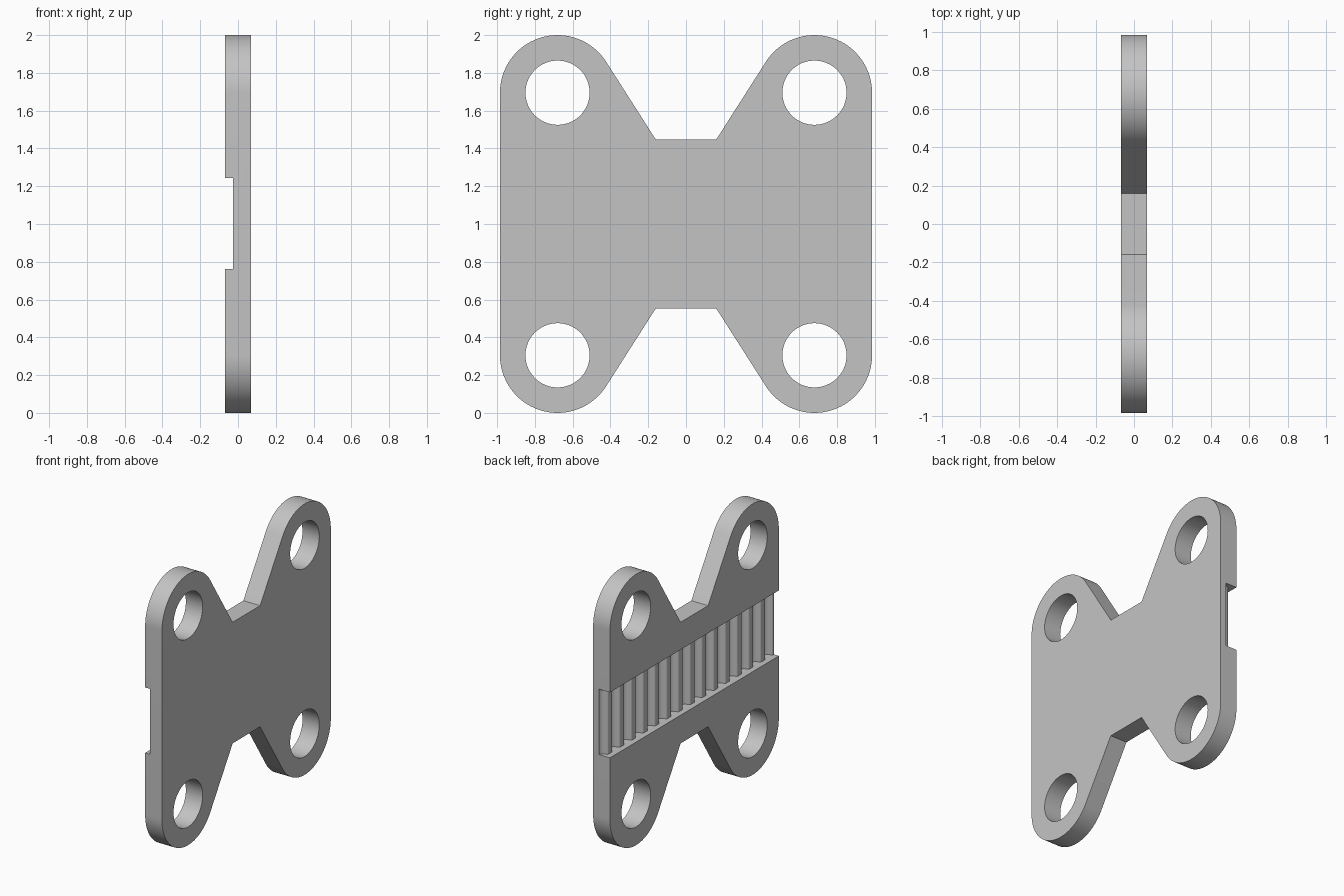
import bpy, bmesh
from math import sin, cos, pi, atan2, asin, hypot

cube = bpy.data.objects.get("Cube")
if cube:
    bpy.data.objects.remove(cube)

HALF_T = 0.0685            # half the plate thickness
CY, CZ, R = 0.68, 0.695, 0.305   # lobe centre (from plate middle) and radius
HOLE_R = 0.17
WAIST_Y, WAIST_Z = 0.16, 0.447
SLOT_LOW, SLOT_HIGH = 0.761, 1.244
SEAT_X = -0.0275           # depth of the slot seat
PITCH, GROOVE_R = 0.137, 0.038
FILLET = 0.012

grey = bpy.data.materials.new("plain grey")
grey.use_nodes = True
colour = (0.55, 0.55, 0.55, 1)
grey.diffuse_color = colour
grey.node_tree.nodes["Principled BSDF"].inputs["Base Color"].default_value = colour


def arc(cx, cy, r, start, end, steps):
    return [(cx + r * cos(start + (end - start) * i / steps),
             cy + r * sin(start + (end - start) * i / steps)) for i in range(steps + 1)]


def prism(name, base, offset):
    """Extrude a closed outline of 3D points along an offset."""
    bm = bmesh.new()
    face = bm.faces.new([bm.verts.new(p) for p in base])
    top = bmesh.ops.extrude_face_region(bm, geom=[face])["geom"]
    bmesh.ops.translate(bm, vec=offset, verts=[v for v in top if isinstance(v, bmesh.types.BMVert)])
    bmesh.ops.recalc_face_normals(bm, faces=bm.faces)
    mesh = bpy.data.meshes.new(name)
    bm.to_mesh(mesh)
    bm.free()
    mesh.materials.append(grey)
    obj = bpy.data.objects.new(name, mesh)
    bpy.context.collection.objects.link(obj)
    return obj


def cut(target, cutter):
    cutter.hide_render = True
    mod = target.modifiers.new("cut", "BOOLEAN")
    mod.operation, mod.solver, mod.object = "DIFFERENCE", "EXACT", cutter
    bpy.context.view_layer.objects.active = target
    bpy.ops.object.modifier_apply(modifier=mod.name)
    bpy.data.objects.remove(cutter)


# Plate outline: one quarter, mirrored around; the flank is tangent to the lobe
dy, dz = CY - WAIST_Y, CZ - WAIST_Z
slope = atan2(dz, dy) + asin(R / hypot(dy, dz))
quarter = arc(CY, CZ, R, 0, slope + pi / 2, 40) + [(WAIST_Y, WAIST_Z)]
upper = quarter + [(-y, z) for y, z in reversed(quarter)]
outline = upper + [(-y, -z) for y, z in upper]
plate = prism("mounting_plate", [(-HALF_T, y, z + 1) for y, z in outline], (2 * HALF_T, 0, 0))

# Four bolt holes
for sy in (-1, 1):
    for sz in (-1, 1):
        ring = arc(sy * CY, 1 + sz * CZ, HOLE_R, 0, 2 * pi, 64)[:-1]
        cut(plate, prism("hole_cutter", [(-0.2, y, z) for y, z in ring], (0.4, 0, 0)))

# Toothed belt slot: round grooves with softened shoulders along y
wall = GROOVE_R + FILLET
groove = (arc(-wall, FILLET, FILLET, -pi / 2, 0, 4)
          + arc(0, FILLET, GROOVE_R, pi, 0, 14)
          + arc(wall, FILLET, FILLET, pi, 1.5 * pi, 4))
clean = [p for i, p in enumerate(groove) if i == 0 or hypot(p[0] - groove[i-1][0], p[1] - groove[i-1][1]) > 1e-5]
path = [(SEAT_X + d, 0.99 + (k - 15) * PITCH + y) for k in range(16) for y, d in clean]
section = [(-0.2, path[0][1])] + path + [(-0.2, path[-1][1])]
cut(plate, prism("slot_cutter", [(x, y, SLOT_LOW) for x, y in section], (0, 0, SLOT_HIGH - SLOT_LOW)))

# Smooth round walls, keep edges sharp
bpy.ops.object.select_all(action="DESELECT")
plate.select_set(True)
bpy.context.view_layer.objects.active = plate
bpy.ops.object.shade_smooth_by_angle(angle=pi / 6)
